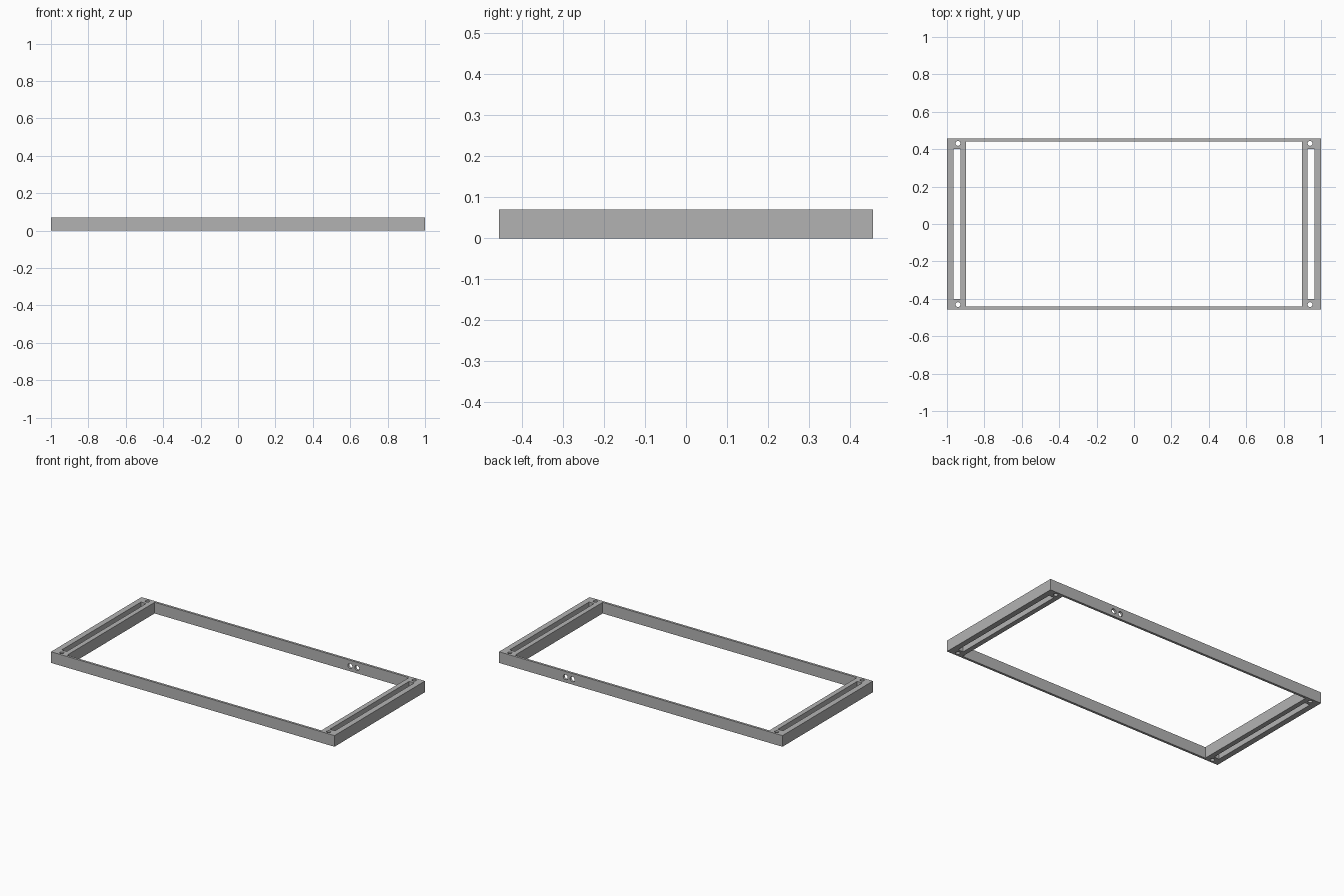
import bpy
from math import pi

cube = bpy.data.objects.get("Cube")
if cube:
    bpy.data.objects.remove(cube, do_unlink=True)

HEIGHT, HALF_X, HALF_Y = 0.071, 1.0, 0.456
RAIL, END_W = 0.015, 0.103     # rail thickness, end bar width

grey = bpy.data.materials.new("frame grey")
grey.use_nodes = True
colour = (0.45, 0.45, 0.45, 1)
grey.diffuse_color = colour
grey.node_tree.nodes["Principled BSDF"].inputs["Base Color"].default_value = colour


def box(name, x0, x1, y0, y1, z0=0, z1=HEIGHT):
    bpy.ops.mesh.primitive_cube_add(
        size=1, location=((x0 + x1) / 2, (y0 + y1) / 2, (z0 + z1) / 2))
    ob = bpy.context.object
    ob.name = name
    ob.scale = (x1 - x0, y1 - y0, z1 - z0)
    bpy.ops.object.transform_apply(location=True, rotation=False, scale=True)
    ob.data.materials.append(grey)
    return ob


def drill(name, location, radius, rotation=(0, 0, 0)):
    bpy.ops.mesh.primitive_cylinder_add(
        vertices=24, radius=radius, depth=0.3, location=location, rotation=rotation)
    ob = bpy.context.object
    ob.name = name
    ob.data.materials.append(grey)
    return ob


def cut(ob, cutters):
    # Apply each cut, then discard its cutter
    for cutter in cutters:
        bpy.context.view_layer.objects.active = ob
        mod = ob.modifiers.new("cut", "BOOLEAN")
        mod.operation, mod.solver, mod.object = "DIFFERENCE", "EXACT", cutter
        bpy.ops.object.modifier_apply(modifier=mod.name)
        bpy.data.objects.remove(cutter, do_unlink=True)
    bpy.ops.object.select_all(action="DESELECT")
    ob.select_set(True)
    bpy.context.view_layer.objects.active = ob
    bpy.ops.object.shade_smooth_by_angle(angle=pi / 6)


# End bars with a long slot and a screw hole at each corner
for side, s in (("left", 1), ("right", -1)):
    def span(a, b):
        return sorted((s * a, s * b))
    bar = box(side + "_end_bar", *span(HALF_X - END_W, HALF_X), -HALF_Y, HALF_Y)
    cutters = [box("slot_cutter", *span(0.928, 0.964), -0.4, 0.4, -0.1, 0.2)]
    cutters += [drill("screw_cutter", (s * 0.941, y, 0), 0.013) for y in (-0.431, 0.431)]
    cut(bar, cutters)

# Thin long rails between the end bars
inner = HALF_X - END_W
box("front_rail", -inner, inner, -HALF_Y, RAIL - HALF_Y)
back = box("back_rail", -inner, inner, HALF_Y - RAIL, HALF_Y)

# Pair of cable holes through the back rail
cut(back, [drill("cable_cutter", (x, HALF_Y, 0.034), 0.016, (pi / 2, 0, 0))
           for x in (0.482, 0.531)])
